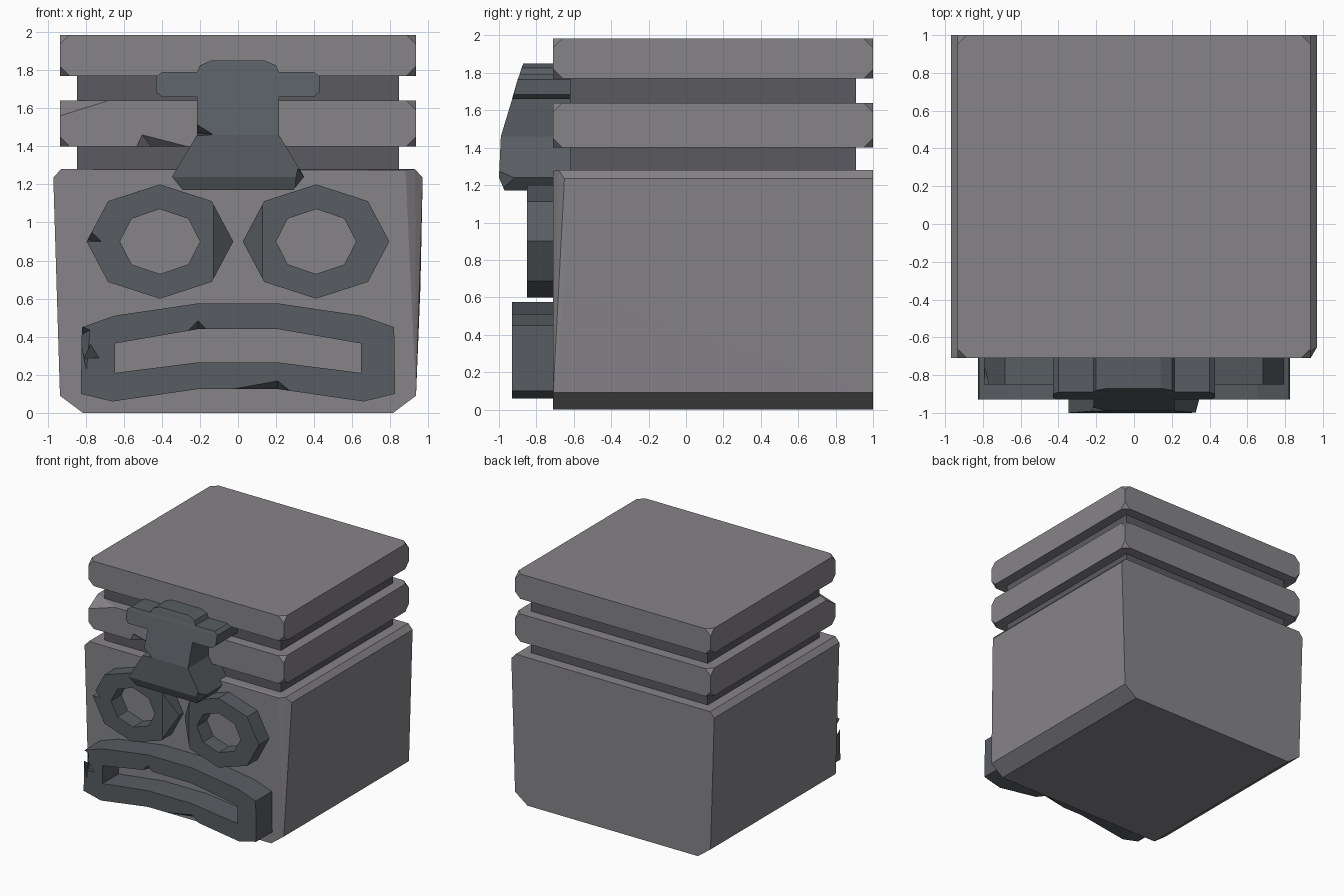
import bpy, bmesh, math
from mathutils import Vector

cube = bpy.data.objects.get("Cube")
if cube:
    bpy.data.objects.remove(cube, do_unlink=True)


def material(name, rgb):
    m = bpy.data.materials.new(name)
    m.use_nodes = True
    m.diffuse_color = (*rgb, 1)
    m.node_tree.nodes["Principled BSDF"].inputs["Base Color"].default_value = (*rgb, 1)
    return m


STONE = material("pale stone", (0.24, 0.23, 0.245))
GROOVE = material("groove stone", (0.105, 0.102, 0.113))
DARK = material("dark stone", (0.098, 0.11, 0.122))
FRONT, BACK = -0.71, 1.0


def finish(name, bm, mat):
    bmesh.ops.recalc_face_normals(bm, faces=bm.faces)
    me = bpy.data.meshes.new(name)
    bm.to_mesh(me)
    bm.free()
    me.materials.append(mat)
    ob = bpy.data.objects.new(name, me)
    bpy.context.collection.objects.link(ob)
    return ob


def hull(name, points, mat):
    bm = bmesh.new()
    verts = [bm.verts.new(p) for p in points]
    bmesh.ops.convex_hull(bm, input=verts)
    bmesh.ops.delete(bm, geom=[v for v in bm.verts if not v.link_faces], context='VERTS')
    bmesh.ops.dissolve_limit(bm, angle_limit=0.005, verts=bm.verts, edges=bm.edges)
    return finish(name, bm, mat)


def block(name, half, y0, y1, z0, z1, mat, corner=0, chip=None):
    bm = bmesh.new()
    bmesh.ops.create_cube(bm, size=1)
    for v in bm.verts:
        v.co = (v.co.x * 2 * half, y0 if v.co.y < 0 else y1, z0 if v.co.z < 0 else z1)
    if corner:
        bmesh.ops.bevel(bm, geom=bm.verts[:], offset=corner, affect='VERTICES', segments=1)
    if chip:
        a, b, c = map(Vector, chip)
        n = (b - a).cross(c - a)
        if n.z < 0:
            n.negate()
        bmesh.ops.bisect_plane(bm, geom=bm.verts[:] + bm.edges[:] + bm.faces[:],
                               plane_co=a, plane_no=n, clear_outer=True)
        bmesh.ops.holes_fill(bm, edges=bm.edges[:])
    return finish(name, bm, mat)


def ring(name, outer, inner, depth, mat):
    """Frame between two matching outlines, standing out from the front."""
    bm = bmesh.new()
    loops = [[bm.verts.new((x, y, z)) for x, z in pts]
             for pts, y in ((outer, -0.69), (outer, depth), (inner, depth), (inner, -0.69))]
    n = len(outer)
    for k in range(4):
        a, b = loops[k], loops[(k + 1) % 4]
        for i in range(n):
            j = (i + 1) % n
            bm.faces.new((a[i], a[j], b[j], b[i]))
    bmesh.ops.remove_doubles(bm, verts=bm.verts[:], dist=0.001)
    return finish(name, bm, mat)


def notch(ob, points):
    """Knock a chip out of a part."""
    cutter = hull("chip_cutter", points, DARK)
    cutter.hide_render = True
    mod = ob.modifiers.new("chip", 'BOOLEAN')
    mod.operation, mod.object, mod.solver = 'DIFFERENCE', cutter, 'EXACT'
    bpy.context.view_layer.objects.active = ob
    bpy.ops.object.modifier_apply(modifier=mod.name)
    bpy.data.objects.remove(cutter, do_unlink=True)


# Main block with chamfered sides and a worn front left edge
side = [(0.815, 0), (0.935, 0.09), (0.97, 1.235), (0.93, 1.28)]
points = [(s * x, y, z) for s in (-1, 1) for x, z in side for y in (FRONT, BACK)
          if not (s > 0 and y == FRONT and z > 1)]
points += [(0.88, FRONT, 1.275), (0.93, -0.68, 1.28), (0.97, -0.65, 1.235), (0.958, -0.65, 0.66)]
hull("head_block", points, STONE)

# Recessed core and the two slabs around it
block("groove_core", 0.845, -0.62, 0.91, 1.25, 1.8, GROOVE)
block("top_slab", 0.935, FRONT, BACK, 1.77, 1.985, STONE, 0.05)
middle = block("middle_slab", 0.935, FRONT, BACK, 1.4, 1.64, STONE, 0.05,
               [(-0.935, FRONT, 1.56), (-0.68, FRONT, 1.64), (-0.935, -0.58, 1.64)])
notch(middle, [(-0.55, -0.72, 1.39), (-0.51, -0.72, 1.47), (-0.2, -0.72, 1.39), (-0.45, -0.64, 1.39)])


# Eye rings
def octagon(cx, rx, rz):
    return [(cx + rx * math.cos(i * math.pi / 4), 0.9 + rz * math.sin(i * math.pi / 4))
            for i in range(8)]


for s, name in ((-1, "right_eye"), (1, "left_eye")):
    eye = ring(name, octagon(s * 0.41, 0.385, 0.3), octagon(s * 0.41, 0.21, 0.17), -0.85, DARK)
    # worn corner beside the nose
    notch(eye, [(s * 0.14, -0.86, 1.12), (s * 0.05, -0.86, 0.9), (s * 0.14, -0.86, 0.68),
                (s * 0.0, -0.86, 0.9), (s * 0.02, -0.76, 0.9)])
    if s < 0:
        notch(eye, [(-0.8, -0.86, 0.9), (-0.71, -0.86, 0.9), (-0.77, -0.86, 0.96), (-0.8, -0.75, 0.91)])

# Frowning mouth frame
upper = [(0.82, 0.45), (0.65, 0.51), (0.21, 0.575)]
lower = [(0.21, 0.125), (0.66, 0.06), (0.825, 0.1)]
in_up = [(0.645, 0.365), (0.645, 0.365), (0.21, 0.44)]
in_low = [(0.21, 0.265), (0.645, 0.21), (0.645, 0.21)]


def both_sides(up, low):
    flip = lambda pts: [(-x, z) for x, z in reversed(pts)]
    return up + flip(up) + flip(low) + low


mouth = ring("mouth", both_sides(upper, lower), both_sides(in_up, in_low), -0.93, DARK)
notch(mouth, [(-0.21, -0.94, 0.49), (-0.28, -0.94, 0.42), (-0.14, -0.94, 0.42), (-0.21, -0.84, 0.42)])
notch(mouth, [(0.21, -0.94, 0.175), (-0.15, -0.94, 0.11), (0.29, -0.94, 0.11), (0.2, -0.82, 0.09)])
notch(mouth, [(-0.84, -0.94, 0.47), (-0.77, -0.94, 0.44), (-0.79, -0.94, 0.2), (-0.84, -0.85, 0.4)])
notch(mouth, [(-0.8, -0.94, 0.29), (-0.72, -0.94, 0.29), (-0.77, -0.94, 0.37), (-0.84, -0.8, 0.25)])

# Nose, lofted from half width and front depth at each height
rows = [(1.17, 0.29, -0.97), (1.24, 0.347, -1.0), (1.46, 0.215, -0.99),
        (1.79, 0.215, -0.89), (1.825, 0.2, -0.88), (1.85, 0.14, -0.87)]
bm = bmesh.new()
loops = [[bm.verts.new(p) for p in ((-w, y, z), (w, y, z), (w, -0.62, z), (-w, -0.62, z))]
         for z, w, y in rows]
bm.faces.new(loops[0])
bm.faces.new(loops[-1])
for a, b in zip(loops, loops[1:]):
    for i in range(4):
        j = (i + 1) % 4
        bm.faces.new((a[i], a[j], b[j], b[i]))
nose = finish("nose", bm, DARK)
notch(nose, [(-0.23, -1.01, 1.55), (-0.11, -1.01, 1.46), (-0.24, -1.01, 1.45), (-0.24, -0.88, 1.47)])
notch(nose, [(0.36, -1.01, 1.25), (0.28, -1.01, 1.16), (0.31, -1.01, 1.29), (0.36, -0.88, 1.22)])

# Brow bar with clipped ends
brow = [(0.4, 1.66, -0.93), (0.43, 1.685, -0.92), (0.43, 1.765, -0.9), (0.4, 1.79, -0.89)]
hull("brow", [(s * x, y, z) for s in (-1, 1) for x, z, front in brow for y in (front, -0.62)], DARK)
